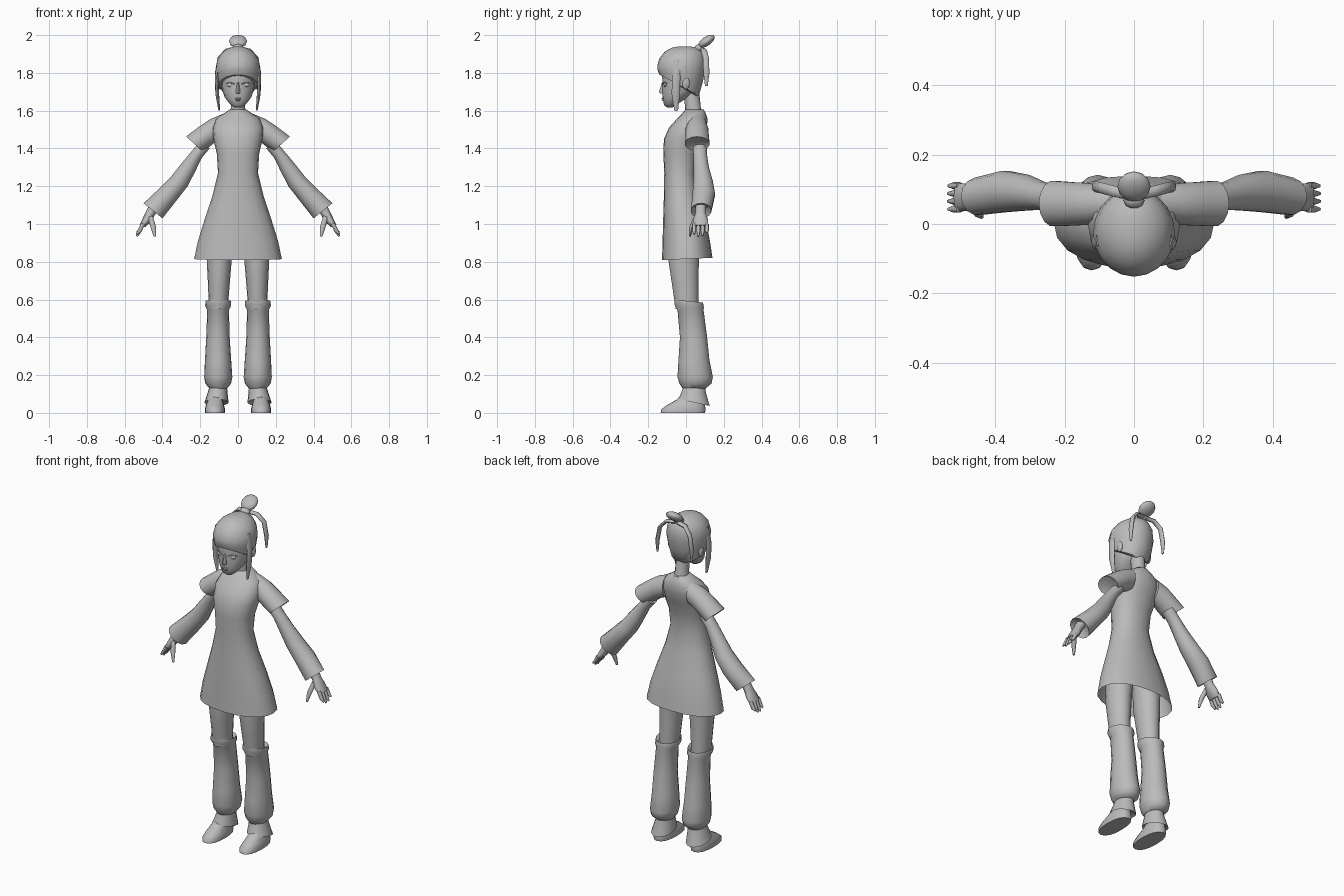
import bpy, bmesh, math
from mathutils import Matrix, Vector

if "Cube" in bpy.data.objects:
    bpy.data.objects.remove(bpy.data.objects["Cube"])

grey = bpy.data.materials.new("plain_grey")
grey.use_nodes = True
grey.diffuse_color = (.5, .5, .5, 1)
grey.node_tree.nodes["Principled BSDF"].inputs["Base Color"].default_value = (.5, .5, .5, 1)


def finish(name, bm, mirror=False, angle=50):
    """Turn a bmesh into a smooth-shaded, optionally mirrored object."""
    bmesh.ops.recalc_face_normals(bm, faces=bm.faces[:])
    mesh = bpy.data.meshes.new(name)
    bm.to_mesh(mesh)
    bm.free()
    mesh.materials.append(grey)
    mesh.shade_smooth()
    mesh.set_sharp_from_angle(angle=math.radians(angle))
    obj = bpy.data.objects.new(name, mesh)
    bpy.context.collection.objects.link(obj)
    if mirror:
        mod = obj.modifiers.new("mirror", "MIRROR")
        mod.use_mirror_merge = False
    return obj


def spow(value, power):
    return math.copysign(abs(value) ** power, value)


def loft(name, rings, sides=16, power=1, mirror=False, caps=(True, True)):
    """Skin rings given as outer x, z, inner x, z, front y, back y, tilt."""
    bm = bmesh.new()
    loops = []
    for xa, za, xb, zb, front, back, *tilt in rings:
        centre = Vector((xa + xb, front + back, za + zb)) / 2
        across = Vector((xa - xb, 0, za - zb)) / 2
        depth = Vector((0, (back - front) / 2, tilt[0] if tilt else 0))
        loop = []
        for i in range(sides):
            a = math.tau * i / sides
            p = centre + across * spow(math.cos(a), power) + depth * spow(math.sin(a), power)
            loop.append(bm.verts.new(p))
        loops.append(loop)
    for low, high in zip(loops, loops[1:]):
        for i in range(sides):
            j = (i + 1) % sides
            bm.faces.new((low[i], low[j], high[j], high[i]))
    if caps[0]:
        bm.faces.new(loops[0])
    if caps[1]:
        bm.faces.new(loops[-1])
    return finish(name, bm, mirror)


def level(z, inner, outer, front, back, tilt=0):
    return (outer, z, inner, z, front, back, tilt)


def centred(z, half, front, back, tilt=0):
    return level(z, -half, half, front, back, tilt)


def strand(points, half, depth):
    """Rings for a thin strand through x, y, z points, tapering at the end."""
    rings = []
    for i, (x, y, z) in enumerate(points):
        before, after = points[max(i - 1, 0)], points[min(i + 1, len(points) - 1)]
        way = Vector((after[0] - before[0], after[2] - before[2])).normalized()
        size = .45 if i == len(points) - 1 else 1
        dx, dz = -way.y * half * size, way.x * half * size
        rings.append((x + dx, z + dz, x - dx, z - dz, y - depth * size, y + depth * size))
    return rings


def ball(name, centre, radii, pitch=0, mirror=False, segments=12):
    bm = bmesh.new()
    place = (Matrix.Translation(centre) @ Matrix.Rotation(math.radians(pitch), 4, "X")
             @ Matrix.Diagonal((*radii, 1)))
    bmesh.ops.create_uvsphere(bm, u_segments=segments, v_segments=8, radius=1, matrix=place)
    return finish(name, bm, mirror)


# Flared dress with an open hem
loft("dress", [
    centred(.815, .232, -.127, .14, .006),
    centred(.91, .212, -.124, .127),
    centred(1.02, .178, -.121, .105),
    centred(1.15, .135, -.117, .07),
    centred(1.27, .106, -.115, .052),
    centred(1.37, .112, -.12, .065),
    centred(1.45, .13, -.117, .092),
    centred(1.51, .135, -.09, .112),
    centred(1.56, .115, -.045, .113),
    centred(1.585, .075, -.02, .105),
    centred(1.605, .045, -.004, .095),
], sides=20, power=.9, caps=(False, True))

# Neck
loft("neck", [
    centred(1.57, .046, -.004, .095),
    centred(1.62, .037, -.004, .078),
    centred(1.72, .036, -.02, .068),
], sides=12)

# Short sleeves
loft("short_sleeves", [
    (.08, 1.583, .08, 1.45, .01, .11),
    (.145, 1.556, .125, 1.43, -.004, .12),
    (.2, 1.52, .15, 1.41, -.006, .122),
    (.275, 1.463, .19, 1.387, -.008, .126),
    (.25, 1.45, .195, 1.405, .02, .11),
], sides=14, mirror=True)

# Wide forearm sleeves with recessed cuffs
loft("long_sleeves", [
    (.2, 1.44, .15, 1.4, .035, .11),
    (.247, 1.383, .192, 1.35, .038, .112),
    (.3, 1.32, .228, 1.275, .04, .122),
    (.355, 1.25, .268, 1.198, .038, .143),
    (.42, 1.185, .325, 1.125, .033, .155),
    (.5, 1.11, .4, 1.03, .025, .135),
    (.47, 1.115, .41, 1.075, .045, .115),
], sides=14, mirror=True)

# Hands with fingers and thumbs
loft("palms", [
    (.467, 1.105, .42, 1.08, .05, .108),
    (.487, 1.066, .442, 1.045, .05, .105),
    (.502, 1.035, .463, 1.01, .036, .118),
    (.521, .995, .492, .983, .034, .12),
], sides=10, mirror=True)
for i, name in enumerate(("index", "middle", "ring", "little")):
    y = .043 + i * .0225
    drop = (.012, 0, .003, .02)[i]
    points = [(.503, y, 1), (.52, y, .965), (.536, y, .934 + drop)]
    loft(name + "_fingers", strand(points, .011, .0105), sides=8, mirror=True)
loft("thumbs", strand([(.465, .055, 1.04), (.449, .03, .985), (.44, .02, .934)], .014, .012),
     sides=8, mirror=True)

# Legs
loft("thighs", [
    level(.95, .02, .165, -.09, .075),
    level(.8, .034, .165, -.092, .068),
    level(.68, .044, .159, -.074, .066),
    level(.55, .054, .154, -.055, .066),
], mirror=True)

# Slouched leg warmers with a rolled top
loft("leg_warmers", [
    level(.575, .052, .156, -.05, .075, -.008),
    level(.592, .038, .172, -.06, .09, -.008),
    level(.567, .036, .174, -.062, .095, -.008),
    level(.545, .048, .163, -.045, .093),
    level(.4, .044, .168, -.032, .112),
    level(.28, .036, .175, -.04, .124),
    level(.19, .03, .179, -.045, .142),
    level(.155, .037, .173, -.035, .135),
    level(.13, .056, .152, -.018, .105),
], mirror=True)
loft("ankle_cuffs", [
    level(.15, .06, .148, -.015, .1),
    level(.115, .056, .158, -.02, .105, -.006),
    level(.055, .05, .178, -.04, .125, -.018),
    level(.075, .068, .158, -.02, .095, -.01),
], mirror=True)

# Shoes
loft("shoes", [
    level(0, .07, .174, -.134, .1),
    level(.018, .068, .176, -.132, .104),
    level(.042, .074, .17, -.1, .1),
    level(.07, .08, .16, -.05, .094),
    level(.11, .082, .148, -.005, .088),
], power=.85, mirror=True)

# Face and skull
loft("head", [
    centred(1.617, .018, -.1, -.07),
    centred(1.635, .043, -.116, -.035, .006),
    centred(1.67, .07, -.123, .02, .008),
    centred(1.71, .084, -.127, .055),
    centred(1.76, .09, -.125, .075),
    centred(1.83, .095, -.13, .085),
    centred(1.89, .07, -.1, .07),
])
loft("nose", [
    centred(1.69, .011, -.137, -.11),
    centred(1.7, .012, -.143, -.11),
    centred(1.75, .006, -.127, -.11),
], sides=8)
ball("upper_lip", (0, -.122, 1.664), (.018, .008, .004))
ball("lower_lip", (0, -.12, 1.656), (.015, .008, .005))
ball("eyes", (.04, -.109, 1.736), (.021, .009, .011), mirror=True)
loft("eyelids", strand([(.018, -.122, 1.74), (.04, -.116, 1.75), (.066, -.098, 1.744)], .003, .006),
     sides=6, mirror=True)
ball("ears", (.1, 0, 1.745), (.012, .02, .033), mirror=True)

# Hair cap, cut low at the nape and straight across the forehead
loft("hair", [
    centred(1.73, .09, -.123, .058, -.055),
    centred(1.735, .103, -.14, .068, -.055),
    centred(1.785, .113, -.151, .09, -.03),
    centred(1.83, .118, -.152, .102, -.008),
    centred(1.875, .108, -.142, .101),
    centred(1.91, .084, -.115, .087),
    centred(1.932, .05, -.078, .06),
    centred(1.94, .018, -.04, .025),
], sides=20)
loft("side_locks", strand([(.1, -.045, 1.87), (.113, -.052, 1.78), (.11, -.054, 1.69),
                           (.099, -.052, 1.6)], .01, .022), sides=8, mirror=True)

# Top knot with its tie and hanging ribbons
ball("top_knot", (0, .108, 1.967), (.048, .051, .024), pitch=35)
ball("knot_tie", (0, .068, 1.93), (.03, .026, .022), pitch=35)
loft("ribbons", strand([(.01, .085, 1.925), (.06, .095, 1.92), (.098, .105, 1.88),
                        (.112, .108, 1.8), (.112, .108, 1.73)], .01, .016), sides=8, mirror=True)
